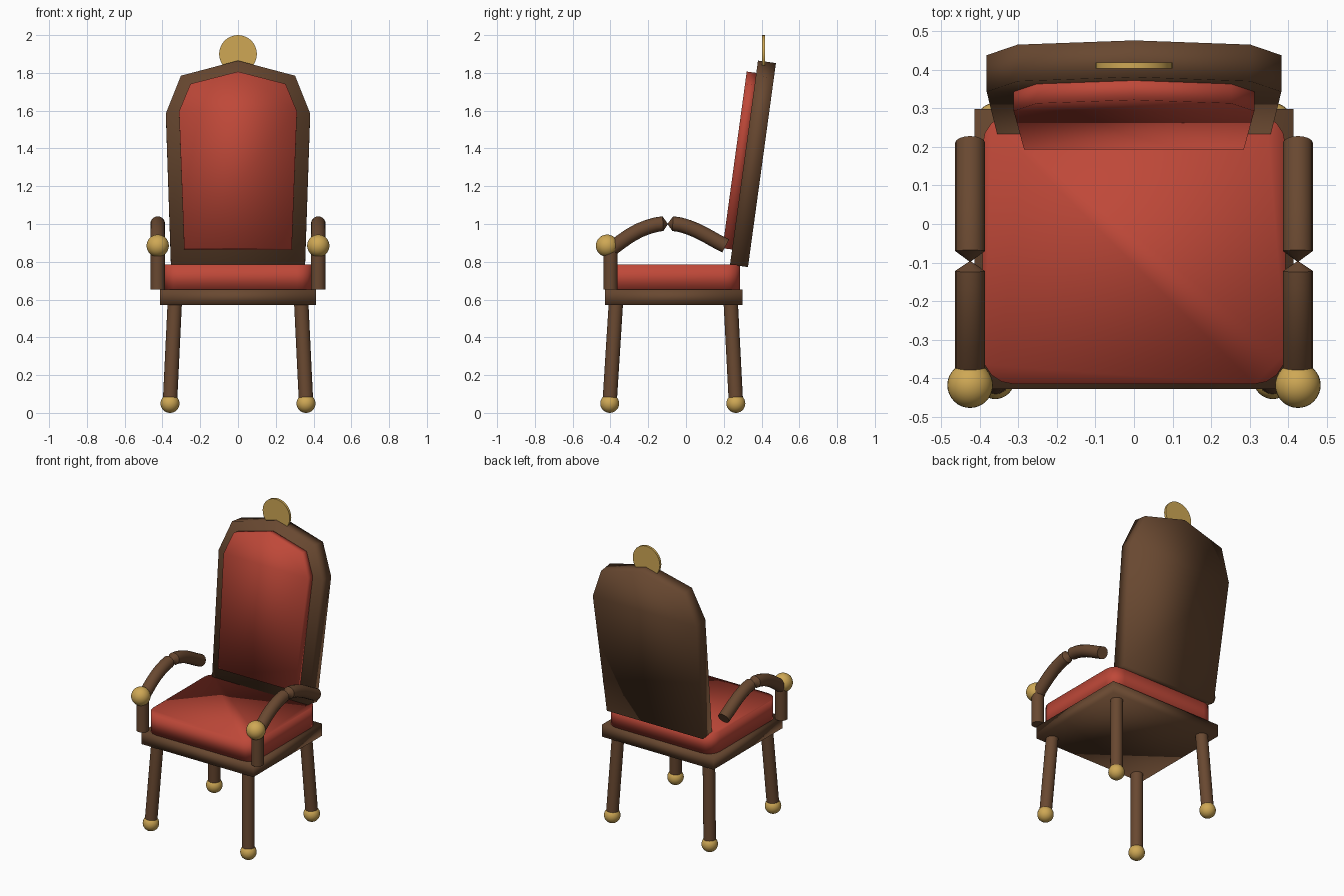
import bpy, bmesh
from math import sin, cos, radians
from mathutils import Vector

if "Cube" in bpy.data.objects:
    bpy.data.objects.remove(bpy.data.objects["Cube"])


def material(name, rgb):
    m = bpy.data.materials.new(name)
    m.diffuse_color = (*rgb, 1)
    m.use_nodes = True
    m.node_tree.nodes["Principled BSDF"].inputs["Base Color"].default_value = m.diffuse_color
    return m


WOOD = material("dark_wood", (0.14, 0.065, 0.03))
RED = material("red_fabric", (0.52, 0.065, 0.04))
GOLD = material("gold", (0.62, 0.39, 0.09))


def finish(name, bm, mat):
    bmesh.ops.recalc_face_normals(bm, faces=bm.faces)
    for f in bm.faces:
        f.smooth = True
    me = bpy.data.meshes.new(name)
    bm.to_mesh(me)
    bm.free()
    me.materials.append(mat)
    ob = bpy.data.objects.new(name, me)
    bpy.context.collection.objects.link(ob)
    return ob


def sharpen(ob):
    bpy.ops.object.select_all(action='DESELECT')
    ob.select_set(True)
    bpy.context.view_layer.objects.active = ob
    bpy.ops.object.shade_smooth_by_angle(angle=radians(35))


def box(name, lo, hi, mat, bevel=0):
    lo, hi = Vector(lo), Vector(hi)
    bm = bmesh.new()
    bmesh.ops.create_cube(bm, size=1)
    for v in bm.verts:
        v.co = (lo + hi) / 2 + v.co * (hi - lo)
    if bevel:
        upright = [e for e in bm.edges
                   if abs(e.verts[0].co.z - e.verts[1].co.z) > 0.01]
        bmesh.ops.bevel(bm, geom=upright, offset=bevel, segments=4,
                        profile=0.5, affect='EDGES')
    return finish(name, bm, mat)


def ball(name, center, r):
    bm = bmesh.new()
    bmesh.ops.create_uvsphere(bm, u_segments=32, v_segments=16, radius=r)
    bmesh.ops.translate(bm, vec=center, verts=bm.verts)
    return finish(name, bm, GOLD)


def rod(name, a, b, r, mat):
    a, b = Vector(a), Vector(b)
    bm = bmesh.new()
    bmesh.ops.create_cone(bm, cap_ends=True, segments=32, radius1=r,
                          radius2=r, depth=(b - a).length)
    q = (b - a).to_track_quat('Z', 'Y')
    for v in bm.verts:
        v.co = (a + b) / 2 + q @ v.co
    ob = finish(name, bm, mat)
    sharpen(ob)
    return ob


def tube(name, x, path, mat, sides=16):
    # path rows: y, z, radius; tube lies in the plane of constant x
    bm = bmesh.new()
    rings = []
    for i, (y, z, r) in enumerate(path):
        p, n = path[max(i - 1, 0)], path[min(i + 1, len(path) - 1)]
        t = Vector((0, n[0] - p[0], n[1] - p[1])).normalized()
        up = Vector((0, -t.z, t.y))
        ring = []
        for k in range(sides):
            a = radians(360 * k / sides)
            co = Vector((x, y, z)) + r * (cos(a) * Vector((1, 0, 0)) + sin(a) * up)
            ring.append(bm.verts.new(co))
        rings.append(ring)
    for r0, r1 in zip(rings, rings[1:]):
        for k in range(sides):
            j = (k + 1) % sides
            bm.faces.new((r0[k], r0[j], r1[j], r1[k]))
    bm.faces.new(rings[0])
    bm.faces.new(rings[-1])
    return finish(name, bm, mat)


TILT = radians(7.8)


def back_panel(name, half, n0, n1, mat):
    # half outline (x, z) mirrored, extruded along the tilted normal
    outline = half + [(-x, z) for x, z in reversed(half) if x > 0]
    along = Vector((0, sin(TILT), cos(TILT)))
    normal = Vector((0, cos(TILT), -sin(TILT)))
    bm = bmesh.new()
    loops = []
    for n in (n0, n1):
        loops.append([bm.verts.new(Vector((x, 0.233, 0.785)) + normal * n
                                   + along * ((z - 0.785) / cos(TILT)))
                      for x, z in outline])
    f, b = loops
    bm.faces.new(f)
    bm.faces.new(b[::-1])
    for i in range(len(f)):
        j = (i + 1) % len(f)
        bm.faces.new((f[i], b[i], b[j], f[j]))
    return finish(name, bm, mat)


# Seat
box("seat_frame", (-0.413, -0.428, 0.572), (0.413, 0.298, 0.652), WOOD)
box("seat_cushion", (-0.393, -0.415, 0.652), (0.393, 0.285, 0.785), RED, 0.08)

# Backrest with cushion and crest disc
back_panel("back_frame", [(0.355, 0.785), (0.382, 1.585), (0.302, 1.785), (0, 1.865)],
           0, 0.096, WOOD)
back_panel("back_cushion", [(0.285, 0.865), (0.312, 1.59), (0.252, 1.735), (0, 1.8)],
           -0.051, 0.01, RED)
rod("crest_disc", (0, 0.403, 1.9), (0, 0.419, 1.9), 0.1, GOLD)

# Arm path, pinched in the middle
R = 0.039
ARM = [(-0.40, 0.865, R), (-0.35, 0.902, R), (-0.30, 0.937, R), (-0.25, 0.965, R),
       (-0.20, 0.985, R), (-0.16, 0.996, R), (-0.122, 1.002, R), (-0.097, 1.0, 0.002),
       (-0.07, 1.002, R), (-0.03, 0.996, R), (0.01, 0.984, R), (0.06, 0.964, R),
       (0.11, 0.938, R), (0.16, 0.91, R), (0.21, 0.884, R)]

# Legs, feet and arms on both sides
for side, s in (("left", -1), ("right", 1)):
    for end, y0, y1 in (("front", -0.37, -0.404), ("back", 0.236, 0.264)):
        rod(f"{end}_leg_{side}", (s * 0.334, y0, 0.6), (s * 0.36, y1, 0.06), 0.038, WOOD)
        ball(f"{end}_foot_{side}", (s * 0.36, y1, 0.05), 0.05)
    rod(f"arm_post_{side}", (s * 0.425, -0.4, 0.652), (s * 0.425, -0.4, 0.88), 0.038, WOOD)
    ball(f"arm_knob_{side}", (s * 0.425, -0.418, 0.885), 0.059)
    sharpen(tube(f"armrest_{side}", s * 0.425, ARM, WOOD))
